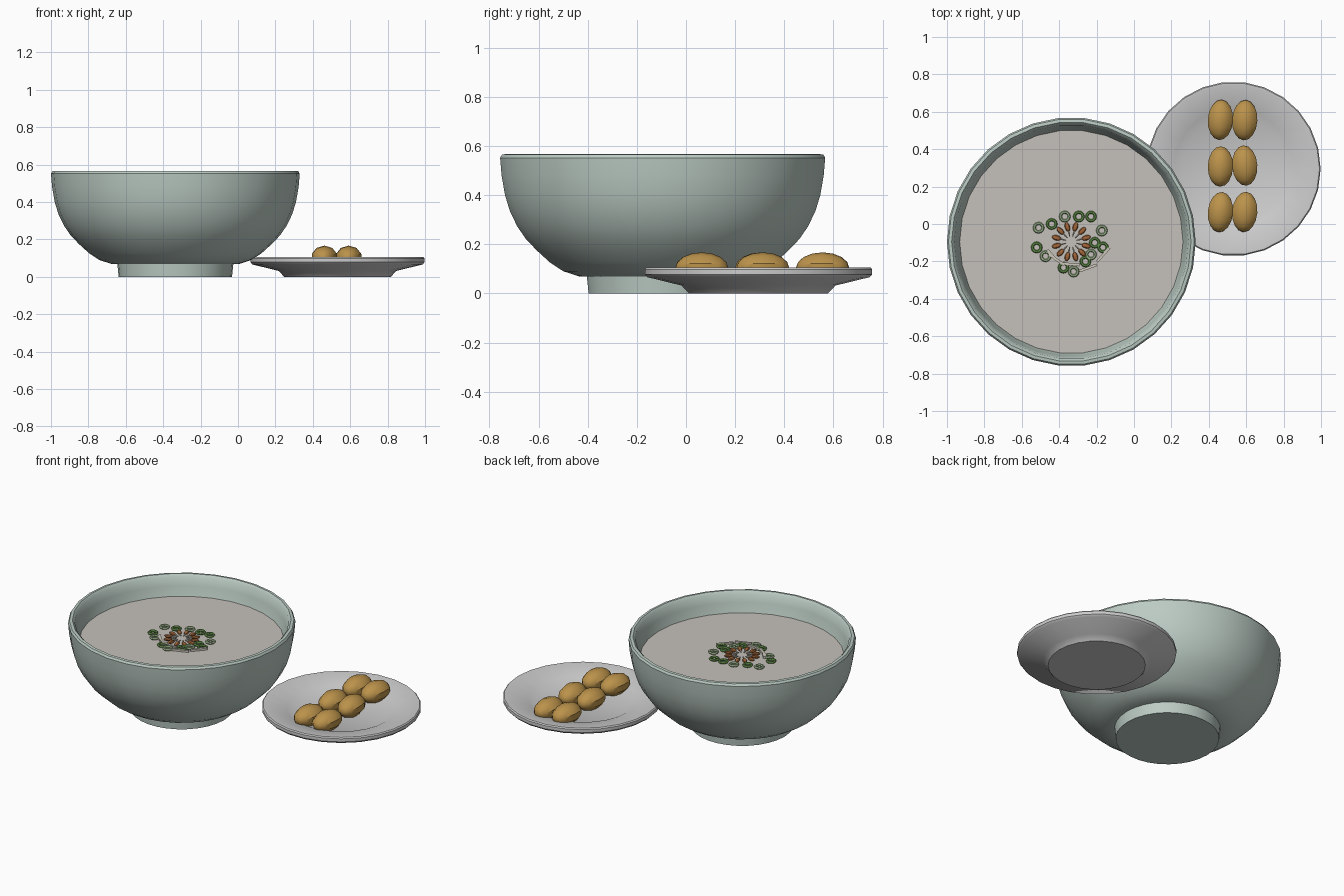
import bpy, bmesh, math, random
from mathutils import Vector

if "Cube" in bpy.data.objects:
    bpy.data.objects.remove(bpy.data.objects["Cube"])

random.seed(4)
BOWL = Vector((-0.335, -0.095, 0))
PLATE = Vector((0.532, 0.295, 0))
SOUP_Z = 0.44


def mat(name, r, g, b):
    m = bpy.data.materials.new(name)
    m.diffuse_color = (r, g, b, 1)
    m.use_nodes = True
    m.node_tree.nodes["Principled BSDF"].inputs["Base Color"].default_value = m.diffuse_color
    return m


celadon = mat("celadon_glaze", 0.50, 0.60, 0.55)
broth = mat("broth", 0.56, 0.53, 0.49)
fried = mat("fried_dough", 0.50, 0.29, 0.07)
green = mat("scallion_green", 0.13, 0.30, 0.07)
pale_green = mat("scallion_pale", 0.36, 0.50, 0.28)
clove = mat("brown_seed", 0.36, 0.13, 0.04)
pale = mat("pale_strip", 0.62, 0.58, 0.50)


def smooth(o, angle=35):
    bpy.ops.object.select_all(action='DESELECT')
    o.select_set(True)
    bpy.context.view_layer.objects.active = o
    bpy.ops.object.shade_smooth_by_angle(angle=math.radians(angle))


def finish(o, name, material):
    o.name = name
    if material:
        o.data.materials.append(material)
    smooth(o)
    return o


def lathe(name, profile, n, loc, material=None):
    """Spin a (radius, z) profile; zero-radius ends close it."""
    bm = bmesh.new()
    rings = []
    for r, z in profile:
        if r == 0:
            rings.append([bm.verts.new((0, 0, z))] * n)
        else:
            rings.append([bm.verts.new((r * math.cos(2 * math.pi * i / n),
                                        r * math.sin(2 * math.pi * i / n), z)) for i in range(n)])
    for a, b in zip(rings, rings[1:]):
        for i in range(n):
            j = (i + 1) % n
            bm.faces.new(list(dict.fromkeys((a[i], a[j], b[j], b[i]))))
    bmesh.ops.recalc_face_normals(bm, faces=bm.faces)
    me = bpy.data.meshes.new(name)
    bm.to_mesh(me)
    bm.free()
    o = bpy.data.objects.new(name, me)
    bpy.context.collection.objects.link(o)
    o.location = loc
    return finish(o, name, material)


def ellipsoid(name, loc, scale, yaw, material, seg=10, rings=8):
    # poles lie along local y
    bpy.ops.mesh.primitive_uv_sphere_add(segments=seg, ring_count=rings, radius=1)
    o = bpy.context.object
    for v in o.data.vertices:
        x, y, z = v.co
        v.co = (x * scale[0], z * scale[1], -y * scale[2])
    o.location = loc
    o.rotation_euler.z = yaw
    return finish(o, name, material)


# bowl with foot, wall, lip and interior
lathe("bowl", [(0, 0), (0.303, 0), (0.31, 0.068), (0.345, 0.07), (0.406, 0.09), (0.46, 0.125),
               (0.515, 0.175), (0.56, 0.222), (0.595, 0.273), (0.625, 0.335), (0.645, 0.40),
               (0.659, 0.48), (0.665, 0.552), (0.657, 0.565), (0.640, 0.567), (0.626, 0.553),
               (0.615, 0.50), (0.595, 0.43), (0.54, 0.28), (0.40, 0.14), (0, 0.11)], 30, BOWL, celadon)
# broth surface
lathe("soup", [(0, SOUP_Z), (0.597, SOUP_Z), (0.58, SOUP_Z - 0.03), (0, SOUP_Z - 0.03)], 30, BOWL, broth)
# side plate with shallow well
lathe("plate", [(0, 0), (0.285, 0), (0.315, 0.032), (0.455, 0.066), (0.466, 0.078), (0.466, 0.098),
                (0.460, 0.105), (0.445, 0.105), (0.32, 0.078), (0.28, 0.058), (0, 0.055)], 26, PLATE)

# fried dough sticks: three joined pairs
for row in range(3):
    y = 0.065 + 0.245 * row
    for x in (0.462, 0.592):
        ellipsoid("dough_stick", (x, y + random.uniform(-.003, .003), 0.103),
                  (0.071, 0.108, 0.064), random.uniform(-0.12, 0.12), fried)

# scallion rings scattered around the middle
spots = [(-.51, -.02), (-.44, 0), (-.37, .04), (-.295, .04), (-.23, .04), (-.172, -.035), (-.166, -.125),
         (-.23, -.163), (-.21, -.10), (-.26, -.20), (-.323, -.254), (-.377, -.233), (-.473, -.172), (-.52, -.125)]
for i, (x, y) in enumerate(spots):
    bpy.ops.mesh.primitive_torus_add(major_segments=12, minor_segments=6, major_radius=0.023,
                                     minor_radius=0.008, location=(x, y, SOUP_Z + 0.006))
    finish(bpy.context.object, "scallion_ring", pale_green if i % 5 in (0, 2) else green)

# radial seeds with thin pale stems pointing to the centre
for i in range(12):
    a = 2 * math.pi * (i + 0.5) / 12
    d = Vector((math.cos(a), math.sin(a), 0))
    up = Vector((0, 0, SOUP_Z + 0.008))
    ellipsoid("seed", BOWL + d * 0.082 + up, (0.014, 0.025, 0.010), a - math.pi / 2, clove, 8, 6)
    ellipsoid("seed_stem", BOWL + d * 0.048 + up, (0.005, 0.020, 0.005), a - math.pi / 2, pale, 6, 4)

# pale strips along the front of the garnish
for x, y, deg, length in [(-.415, -.19, -35, .10), (-.34, -.215, -5, .10), (-.245, -.235, 20, .10),
                          (-.165, -.165, 48, .10), (-.44, -.165, -50, .07)]:
    bpy.ops.mesh.primitive_cube_add(size=1, location=(x, y, SOUP_Z + 0.007),
                                    rotation=(0, 0, math.radians(deg)))
    o = bpy.context.object
    o.scale = (length, 0.014, 0.012)
    finish(o, "pale_strip", pale)
